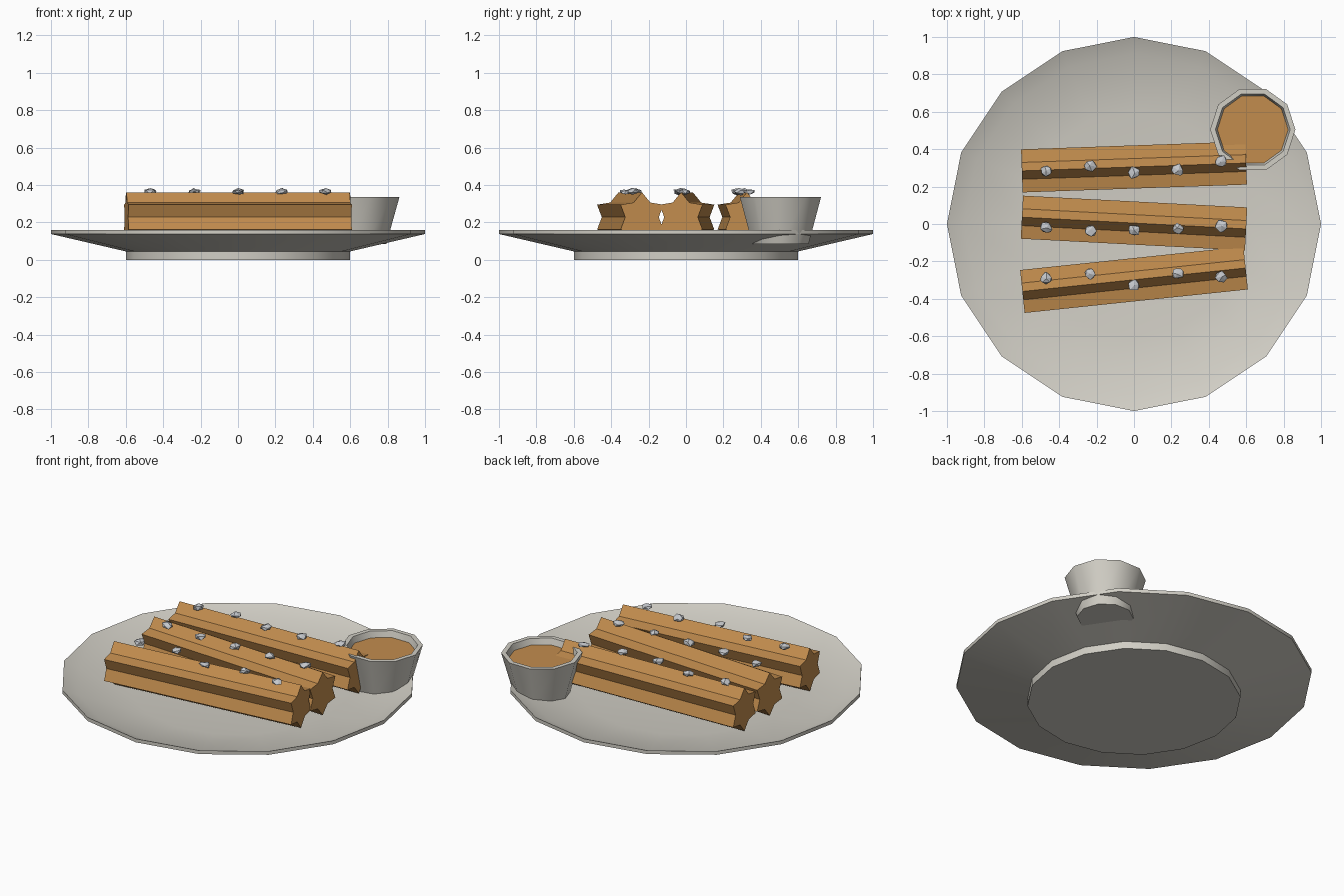
import bpy, bmesh, math, random
from mathutils import Matrix, Vector

random.seed(4)
if "Cube" in bpy.data.objects:
    bpy.data.objects.remove(bpy.data.objects["Cube"], do_unlink=True)


def material(name, rgb):
    m = bpy.data.materials.new(name)
    m.use_nodes = True
    m.diffuse_color = (*rgb, 1)
    m.node_tree.nodes["Principled BSDF"].inputs["Base Color"].default_value = (*rgb, 1)
    return m


ceramic = material("warm white ceramic", (0.64, 0.62, 0.56))
pastry = material("golden brown", (0.54, 0.265, 0.076))
crumb = material("pale sugar", (0.56, 0.58, 0.61))


def finish(name, bm, mat, smooth_angle=None):
    bmesh.ops.recalc_face_normals(bm, faces=bm.faces)
    mesh = bpy.data.meshes.new(name)
    bm.to_mesh(mesh)
    bm.free()
    mesh.materials.append(mat)
    ob = bpy.data.objects.new(name, mesh)
    bpy.context.collection.objects.link(ob)
    if smooth_angle:
        bpy.ops.object.select_all(action='DESELECT')
        ob.select_set(True)
        bpy.context.view_layer.objects.active = ob
        bpy.ops.object.shade_smooth_by_angle(angle=math.radians(smooth_angle))
    return ob


def lathe(name, profile, sides, centre, mat, smooth_angle):
    """Turn (radius, height) pairs into a closed round body with flat end caps."""
    bm = bmesh.new()
    rings = []
    for r, z in profile:
        rings.append([bm.verts.new((centre[0] + r * math.cos(math.tau * i / sides),
                                    centre[1] + r * math.sin(math.tau * i / sides), z))
                      for i in range(sides)])
    for a, b in zip(rings, rings[1:]):
        for i in range(sides):
            j = (i + 1) % sides
            bm.faces.new((a[i], a[j], b[j], b[i]))
    bm.faces.new(rings[0])
    bm.faces.new(rings[-1])
    return finish(name, bm, mat, smooth_angle)


# Plate with a foot and a gently raised rim
lathe("plate", [(0.6, 0), (0.6, 0.045), (1, 0.138), (1, 0.16), (0.91, 0.122), (0.6, 0.08)],
      16, (0, 0), ceramic, 35)

# Dipping cup and its filling
CUP = (0.635, 0.505)
lathe("cup", [(0.158, 0.085), (0.228, 0.335), (0.2, 0.335), (0.136, 0.11)], 10, CUP, ceramic, 40)
lathe("sauce", [(0.187, 0.29), (0.19, 0.297)], 10, CUP, pastry, 30)


# Star-section pastry sticks
def stick(name, y, angle):
    bm = bmesh.new()
    ring = []
    for i in range(12):
        r = 0.09 if i % 2 else 0.133
        a = math.tau * i / 12
        ring.append(bm.verts.new((-0.6, r * math.sin(a), r * math.cos(a))))
    end = bm.faces.new(ring)
    out = bmesh.ops.extrude_face_region(bm, geom=[end], use_keep_orig=True)
    moved = [g for g in out["geom"] if isinstance(g, bmesh.types.BMVert)]
    bmesh.ops.translate(bm, verts=moved, vec=(1.2, 0, 0))
    ob = finish(name, bm, pastry)
    ob.location = (0, y, 0.228)
    ob.rotation_euler.z = math.radians(angle)


stick("front_stick", -0.298, 6)
stick("middle_stick", 0.005, -3)
stick("back_stick", 0.305, 2)


# Irregular sugar crumbs along the top of each stick
def crumbs(name, ys):
    bm = bmesh.new()
    for i, y in enumerate(ys):
        spin = Matrix.Rotation(random.uniform(0, math.tau), 4, 'Z')
        place = Matrix.Translation((0.234 * (i - 2), y, 0.363)) @ Matrix.Diagonal((1, 1, 0.5, 1)) @ spin
        made = bmesh.ops.create_icosphere(bm, subdivisions=1, radius=0.034, matrix=place)
        for v in made["verts"]:
            v.co += Vector([random.uniform(-0.005, 0.005) for _ in range(3)])
    finish(name, bm, crumb)


crumbs("front_crumbs", [-0.29, -0.265, -0.325, -0.265, -0.285])
crumbs("middle_crumbs", [-0.02, -0.035, -0.033, -0.025, -0.012])
crumbs("back_crumbs", [0.28, 0.31, 0.275, 0.29, 0.335])
